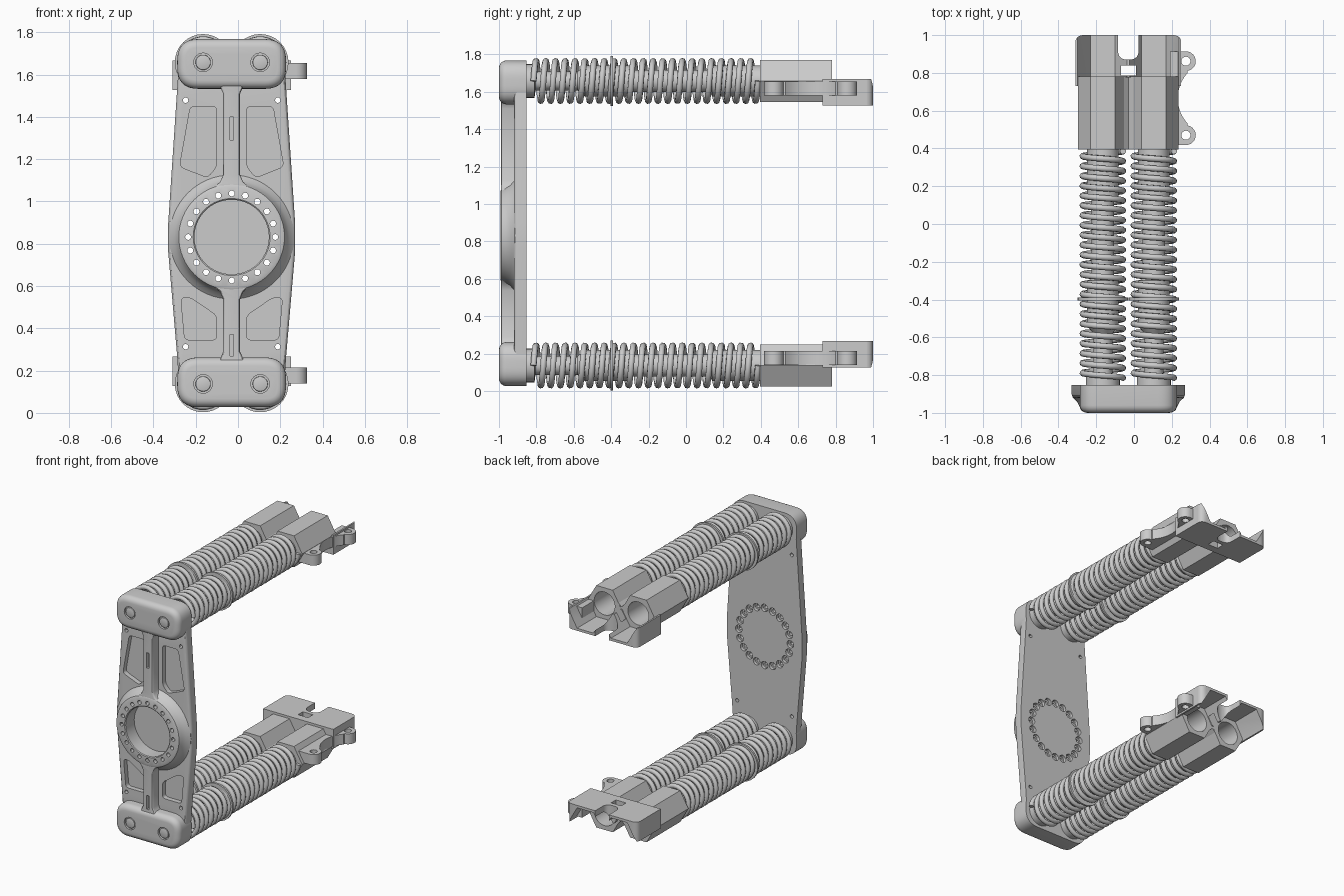
import bpy, bmesh
from math import sin, cos, pi, radians

if "Cube" in bpy.data.objects:
    bpy.data.objects.remove(bpy.data.objects["Cube"])

CX = -0.03                      # middle of the fork
ZT, ZB, ZR = 1.658, 0.137, 0.832  # upper axis, lower axis, ring centre
TUBES = (CX - 0.135, CX + 0.135)


def finish(bm, name, angle=30):
    bmesh.ops.remove_doubles(bm, verts=bm.verts, dist=1e-5)
    bmesh.ops.recalc_face_normals(bm, faces=bm.faces)
    me = bpy.data.meshes.new(name)
    bm.to_mesh(me)
    bm.free()
    ob = bpy.data.objects.new(name, me)
    bpy.context.collection.objects.link(ob)
    smooth(ob, angle)
    return ob


def smooth(ob, angle=30):
    bpy.ops.object.select_all(action='DESELECT')
    ob.select_set(True)
    bpy.context.view_layer.objects.active = ob
    bpy.ops.object.shade_smooth_by_angle(angle=radians(angle))


def prism(name, outlines, w0, w1, axis='Y', bevel=0, segs=5):
    """Extrude closed outlines along an axis; optionally round the w0 rim."""
    bm = bmesh.new()
    at = (lambda u, v, w: (u, w, v)) if axis == 'Y' else (lambda u, v, w: (u, v, w))
    rim = []
    for pts in outlines:
        a = [bm.verts.new(at(u, v, w0)) for u, v in pts]
        b = [bm.verts.new(at(u, v, w1)) for u, v in pts]
        rim += bm.faces.new(a).edges
        bm.faces.new(b[::-1])
        for i in range(len(pts)):
            j = (i + 1) % len(pts)
            bm.faces.new((a[i], b[i], b[j], a[j]))
    if bevel:
        bmesh.ops.recalc_face_normals(bm, faces=bm.faces)
        bmesh.ops.bevel(bm, geom=rim, offset=bevel, segments=segs, profile=0.5, affect='EDGES')
    return finish(bm, name)


def lathe(name, profile, x, z, n=32):
    """Revolve a closed (radius, y) profile about a y-parallel axis."""
    bm = bmesh.new()
    rings = [[bm.verts.new((x + r * cos(2 * pi * k / n), y, z + r * sin(2 * pi * k / n)))
              for r, y in profile] for k in range(n)]
    m = len(profile)
    for k in range(n):
        a, b = rings[k], rings[(k + 1) % n]
        for i in range(m):
            j = (i + 1) % m
            if profile[i][0] or profile[j][0]:
                bm.faces.new((a[i], a[j], b[j], b[i]))
    return finish(bm, name)


def cut(ob, cutter, op='DIFFERENCE'):
    m = ob.modifiers.new('cut', 'BOOLEAN')
    m.object, m.operation, m.solver = cutter, op, 'EXACT'
    bpy.ops.object.select_all(action='DESELECT')
    bpy.context.view_layer.objects.active = ob
    ob.select_set(True)
    bpy.ops.object.modifier_apply(modifier=m.name)
    bpy.data.objects.remove(cutter)
    smooth(ob)


def circle(x, y, r, n=24, a0=0, a1=360):
    full = a1 - a0 == 360
    return [(x + r * cos(radians(a0 + (a1 - a0) * k / (n if full else n - 1))),
             y + r * sin(radians(a0 + (a1 - a0) * k / (n if full else n - 1)))) for k in range(n)]


def rounded(pts, r, n=6):
    out = []
    for i, (x, y) in enumerate(pts):
        ends = []
        for qx, qy in (pts[i - 1], pts[(i + 1) % len(pts)]):
            d = ((qx - x) ** 2 + (qy - y) ** 2) ** 0.5
            ends.append((x + (qx - x) * r / d, y + (qy - y) * r / d))
        for k in range(n + 1):
            t = k / n
            out.append(tuple((1 - t) ** 2 * p + 2 * t * (1 - t) * c + t * t * q
                             for p, c, q in zip(ends[0], (x, y), ends[1])))
    return out


def rect(x0, x1, y0, y1):
    return [(x0, y0), (x1, y0), (x1, y1), (x0, y1)]


def mirrored(pts):
    return [(2 * CX - x, y) for x, y in pts]


# front plate with pockets, centre recess and holes
half = [(0.25, 0.15), (0.258, 0.27), (0.30, 0.76), (0.30, 0.90), (0.258, 1.53), (0.25, 1.65)]
outline = [(CX + x, z) for x, z in half] + [(CX - x, z) for x, z in half[::-1]]
plate = prism('front_plate', [outline], -0.92, -0.853, bevel=0.018, segs=3)
bolts = [(CX + 0.206 * cos(k * pi / 10), ZR + 0.206 * sin(k * pi / 10)) for k in range(20)]
upper = [(-0.195, 1.45), (-0.071, 1.45), (-0.071, 1.165), (-0.114, 1.113), (-0.246, 1.165)]
lower = [(-0.24, 0.545), (-0.195, 0.545), (-0.071, 0.46), (-0.071, 0.345), (-0.222, 0.345)]
pockets = [rounded([(CX + x, z) for x, z in p], 0.022, 4) for p in (upper, lower)]
cut(plate, prism('pocket_cutter', pockets + [mirrored(p) for p in pockets], -0.95, -0.885))
cut(plate, prism('recess_cutter', [circle(CX, ZR, 0.176, 64)], -0.95, -0.89))
cut(plate, prism('counterbore_cutter', [circle(x, z, 0.027, 12) for x, z in bolts], -0.875, -0.8))
corner = [circle(CX + s * 0.218, z, 0.013, 12) for s in (-1, 1) for z in (1.479, 0.313)]
cut(plate, prism('hole_cutter', [circle(x, z, 0.014, 12) for x, z in bolts] + corner, -1.1, -0.8))

# raised hub ring
ring = lathe('hub_ring', [(0.176, -0.9), (0.176, -0.987), (0.182, -0.992), (0.238, -0.992),
                          (0.25, -0.987), (0.259, -0.965), (0.272, -0.94), (0.296, -0.918),
                          (0.296, -0.9)], CX, ZR, 64)
cut(ring, prism('ring_cutter', [circle(x, z, 0.014, 12) for x, z in bolts], -1.1, -0.8))

# centre ribs, flared at both ends, each with a slot
for name, z0, z1, s0, s1 in (('upper_rib', 1.066, 1.57, 1.29, 1.40), ('lower_rib', 0.23, 0.598, 0.27, 0.37)):
    side = [(0.085, z0), (0.055, z0 + 0.025), (0.04, z0 + 0.06),
            (0.04, z1 - 0.06), (0.055, z1 - 0.025), (0.085, z1)]
    rib = prism(name, [[(CX + x, z) for x, z in side] + [(CX - x, z) for x, z in side[::-1]]],
                -0.988, -0.9, bevel=0.01, segs=3)
    cut(rib, prism('slot_cutter', [rect(CX - 0.009, CX + 0.009, s0, s1)], -1.1, -0.95))

# springs, rods and clamps for the upper (s = 1) and lower (s = -1) pairs
for tag, zc, s in (('upper', ZT, 1), ('lower', ZB, -1)):
    # end block of the front plate
    z0, z1 = sorted((zc - s * 0.125, zc + s * 0.11))
    block = prism(tag + '_end_block', [rounded(rect(CX - 0.257, CX + 0.257, z0, z1), 0.1, 10)],
                  -1.0, -0.853, bevel=0.04)
    cut(block, prism('bolt_cutter', [circle(x, zc, 0.044) for x in TUBES], -1.1, -0.985))

    for x, side in zip(TUBES, ('left', 'right')):
        label = f'{tag}_{side}_'
        prism(label + 'bolt_head', [circle(x, zc, 0.036)], -0.997, -0.97, bevel=0.004, segs=2)
        lathe(label + 'rod', [(0, -0.86), (0.09, -0.86), (0.09, -0.81), (0.05, -0.805), (0.05, -0.58),
                              (0.083, -0.54), (0.083, -0.404), (0.134, -0.404), (0.134, -0.39),
                              (0.083, -0.39), (0.083, -0.3), (0.06, -0.29), (0.06, 0.13),
                              (0.083, 0.14), (0.083, 0.41), (0, 0.41)], x, zc)
        # coil spring
        cu = bpy.data.curves.new(label + 'spring', 'CURVE')
        cu.dimensions = '3D'
        cu.bevel_depth, cu.bevel_resolution, cu.use_fill_caps = 0.0165, 2, True
        sp = cu.splines.new('POLY')
        n, turns = 23 * 26, 23
        sp.points.add(n)
        for k in range(n + 1):
            a = 2 * pi * turns * k / n
            sp.points[k].co = (x + 0.107 * cos(a), -0.815 + 1.2 * k / n, zc + 0.107 * sin(a), 1)
        bpy.context.collection.objects.link(bpy.data.objects.new(label + 'spring', cu))
        # hexagonal socket with a round bore
        hexa = prism(label + 'socket', [circle(x, zc, 0.131, 6)], 0.395, 0.78)
        cut(hexa, prism('bore_cutter', [circle(x, zc, 0.083, 32)], 0.43, 0.9))
    prism(tag + '_socket_web', [[(CX - 0.03, zc + 0.04), (CX, zc + 0.012), (CX + 0.03, zc + 0.04),
                                 (CX + 0.03, zc - 0.04), (CX, zc - 0.012), (CX - 0.03, zc - 0.04)]],
          0.395, 0.779)

    # cradle shaped to the sockets, with a U notch and a square hole
    prof = [(0.28, -0.13), (0.28, 0.01), (0.268, 0.01), (0.265, 0), (0.2, -0.112), (0.07, -0.112), (0.006, -0.005)]
    pts = [(CX + u, zc + s * v) for u, v in prof] + [(CX - u, zc + s * v) for u, v in prof[::-1]]
    cradle = prism(tag + '_cradle', [pts], 0.73, 1.0)
    za, zb = zc - 0.2, zc + 0.2
    trim = rounded(rect(CX - 0.281, CX + 0.281, 0.6, 1.0), 0.045)
    cut(cradle, prism('trim_cutter', [trim], za, zb, 'Z'), 'INTERSECT')
    notch = rounded(rect(CX - 0.055, CX + 0.055, 0.87, 1.1), 0.05)
    cut(cradle, prism('notch_cutter', [notch, rect(CX - 0.04, CX + 0.04, 0.785, 0.84)], za, zb, 'Z'))

    # side bracket with two lugs and a curved waist
    lug = ([(0.19, 0.914), (0.19, 0.418)] + circle(0.275, 0.47, 0.052, 12, -90, 80)
           + circle(0.432, 0.666, 0.2, 14, 222, 138) + circle(0.275, 0.862, 0.052, 12, -80, 90))
    bracket = prism(tag + '_lug_bracket', [lug], zc - s * 0.078, zc - s * 0.003, 'Z')
    cut(bracket, prism('lug_cutter', [circle(0.275, y, 0.024, 20) for y in (0.47, 0.862)], za, zb, 'Z'))
